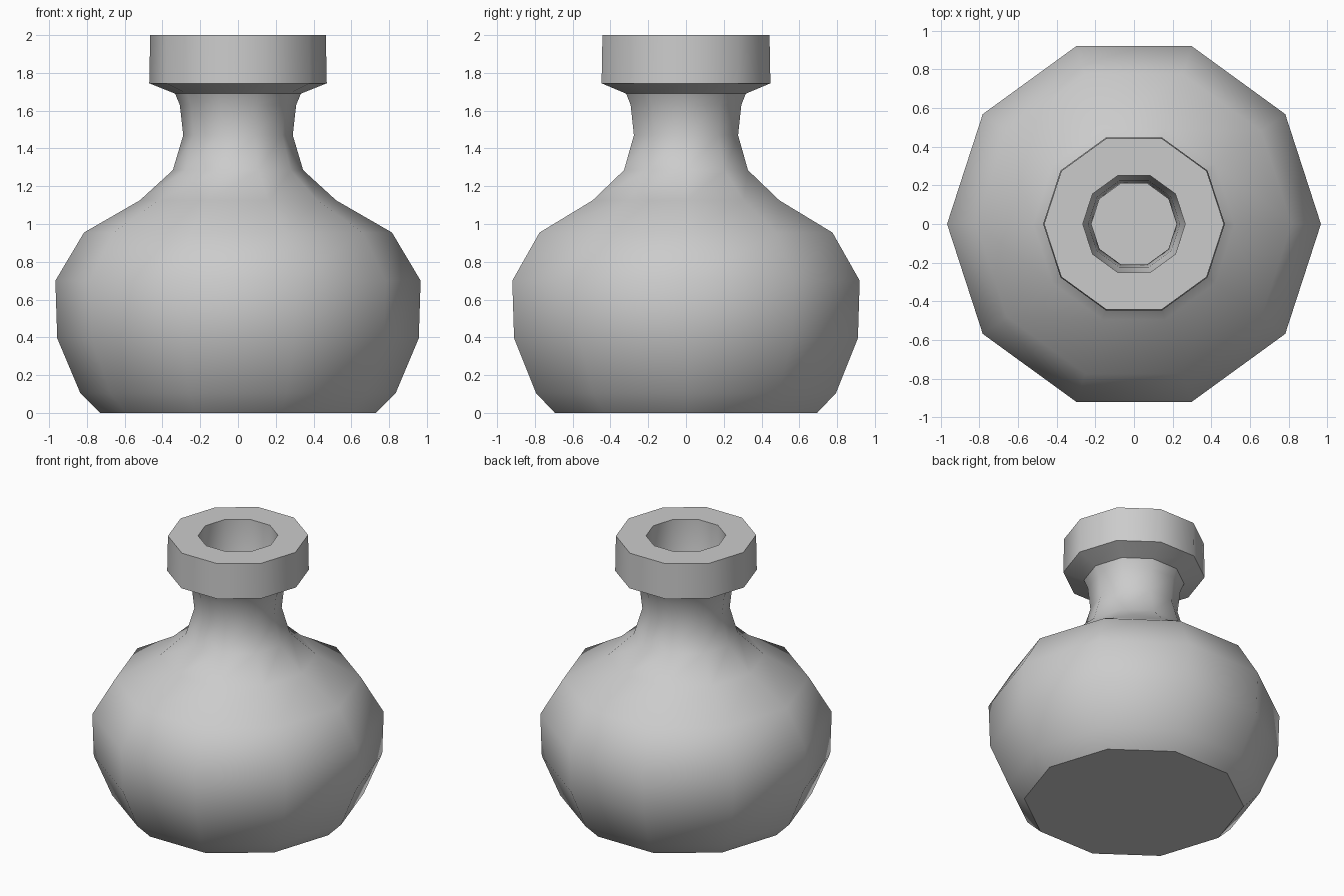
import bpy, bmesh, math

if "Cube" in bpy.data.objects:
    bpy.data.objects.remove(bpy.data.objects["Cube"])

SIDES = 10

# outer wall (bottom to lip), then inner wall (mouth down to inner floor): radius, height
outer = [(0.73, 0.0), (0.835, 0.105), (0.957, 0.395), (0.967, 0.70), (0.815, 0.955),
         (0.52, 1.125), (0.345, 1.285), (0.29, 1.47), (0.308, 1.63), (0.333, 1.69),
         (0.47, 1.745), (0.465, 2.0)]
inner = [(0.265, 2.0), (0.262, 1.69), (0.237, 1.63), (0.22, 1.47), (0.275, 1.26),
         (0.47, 1.07), (0.76, 0.90), (0.895, 0.68), (0.885, 0.405), (0.775, 0.145),
         (0.70, 0.07)]

# lathe the closed profile with ten sides
bm = bmesh.new()
rings = []
for r, z in outer + inner:
    rings.append([bm.verts.new((r * math.cos(2 * math.pi * i / SIDES),
                                r * math.sin(2 * math.pi * i / SIDES), z))
                  for i in range(SIDES)])
for a, b in zip(rings, rings[1:]):
    for i in range(SIDES):
        j = (i + 1) % SIDES
        bm.faces.new((a[i], a[j], b[j], b[i]))

# base underside and inner floor
bm.faces.new(list(reversed(rings[0])))
bm.faces.new(rings[-1])
bmesh.ops.recalc_face_normals(bm, faces=bm.faces)

mesh = bpy.data.meshes.new("vase")
bm.to_mesh(mesh)
bm.free()
vase = bpy.data.objects.new("vase", mesh)
bpy.context.collection.objects.link(vase)

# soft body, crisp lip and base edges
bpy.context.view_layer.objects.active = vase
vase.select_set(True)
bpy.ops.object.shade_smooth_by_angle(angle=math.radians(40))
